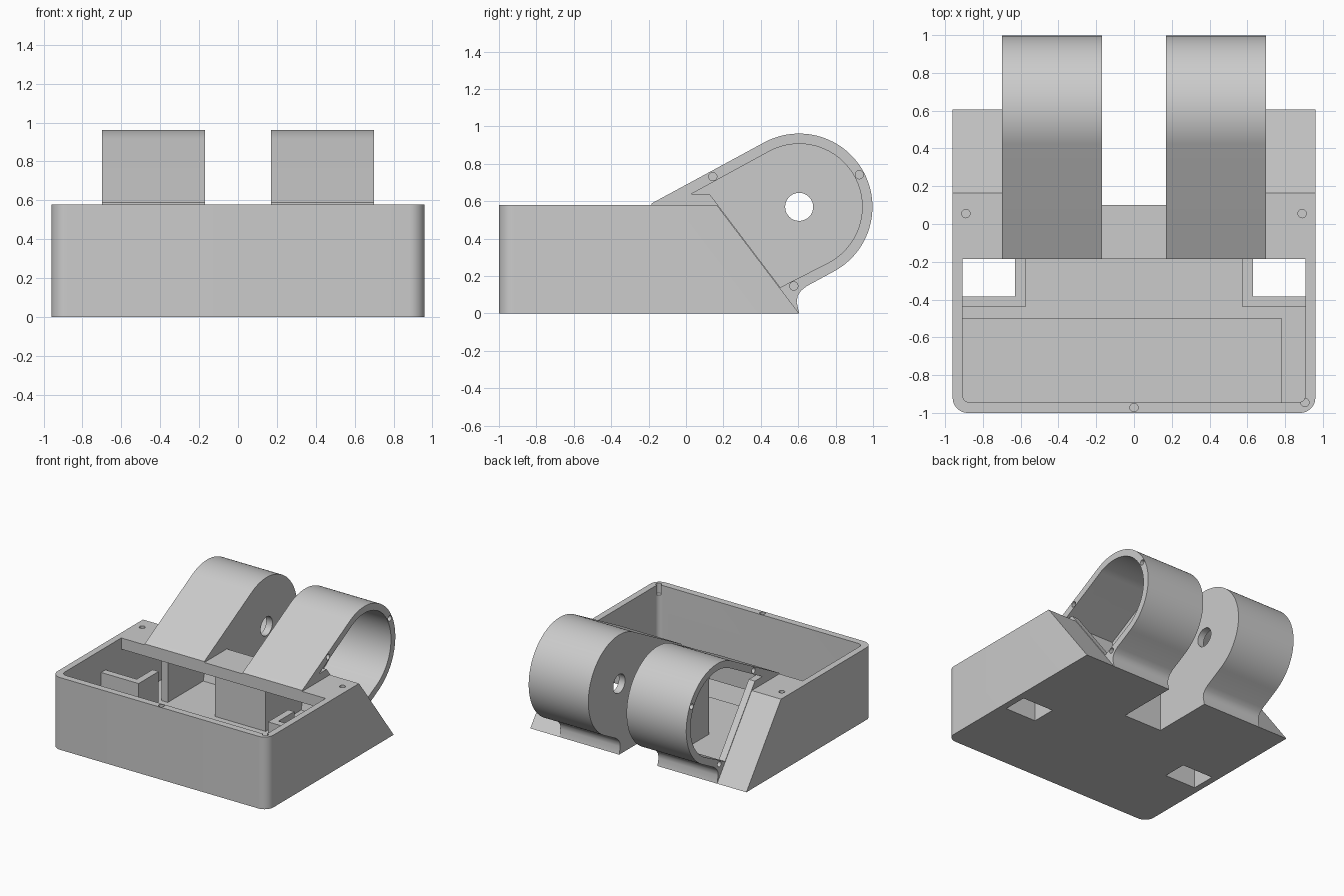
import bpy, bmesh
from math import sin, cos, radians
from mathutils import Matrix

cube = bpy.data.objects.get("Cube")
if cube:
    bpy.data.objects.remove(cube, do_unlink=True)

grey = bpy.data.materials.new("light_grey_plastic")
grey.use_nodes = True
grey.diffuse_color = (0.6, 0.6, 0.6, 1)
grey.node_tree.nodes["Principled BSDF"].inputs["Base Color"].default_value = (0.6, 0.6, 0.6, 1)

AXIS_Y, AXIS_Z = 0.605, 0.57      # drum axle
OUTER, INNER = 0.392, 0.337       # drum shell radii


def finish(name, bm):
    bmesh.ops.recalc_face_normals(bm, faces=bm.faces)
    mesh = bpy.data.meshes.new(name)
    bm.to_mesh(mesh)
    bm.free()
    mesh.materials.append(grey)
    obj = bpy.data.objects.new(name, mesh)
    bpy.context.collection.objects.link(obj)
    return obj


def prism(name, profile, x0, x1, corner=0):
    """Extrude a (y, z) profile along x; optionally round the front uprights."""
    bm = bmesh.new()
    face = bm.faces.new([bm.verts.new((x0, y, z)) for y, z in profile])
    out = bmesh.ops.extrude_face_region(bm, geom=[face])
    verts = [g for g in out["geom"] if isinstance(g, bmesh.types.BMVert)]
    bmesh.ops.translate(bm, verts=verts, vec=(x1 - x0, 0, 0))
    if corner:
        front = min(y for y, z in profile)
        edges = [e for e in bm.edges
                 if all(abs(v.co.y - front) < 0.001 for v in e.verts)
                 and abs(e.verts[0].co.z - e.verts[1].co.z) > 0.1]
        bmesh.ops.bevel(bm, geom=edges, offset=corner, segments=10,
                        affect='EDGES', profile=0.5)
    return finish(name, bm)


def block(name, x0, x1, y0, y1, z0, z1, corner=0):
    return prism(name, [(y0, z0), (y1, z0), (y1, z1), (y0, z1)], x0, x1, corner)


def rod(name, center, radius, depth, axis="Z"):
    bm = bmesh.new()
    bmesh.ops.create_cone(bm, cap_ends=True, segments=32, radius1=radius,
                          radius2=radius, depth=depth)
    if axis == "X":
        bmesh.ops.rotate(bm, verts=bm.verts, matrix=Matrix.Rotation(radians(90), 3, 'Y'))
    bmesh.ops.translate(bm, verts=bm.verts, vec=center)
    return finish(name, bm)


def combine(target, tool, operation):
    mod = target.modifiers.new("bool", 'BOOLEAN')
    mod.operation, mod.solver, mod.object = operation, 'EXACT', tool
    bpy.context.view_layer.update()
    graph = bpy.context.evaluated_depsgraph_get()
    mesh = bpy.data.meshes.new_from_object(target.evaluated_get(graph))
    target.modifiers.clear()
    target.data = mesh
    bpy.data.objects.remove(tool, do_unlink=True)


def cut(tool):
    combine(case, tool, 'DIFFERENCE')


def drum_arc(radius, steps=48):
    """Rounded rear of the drum, from upper tangent to lower tangent."""
    angles = [radians(118 - 180 * i / steps) for i in range(steps + 1)]
    return [(AXIS_Y + radius * cos(a), AXIS_Z + radius * sin(a)) for a in angles]


def mirrored(x0, x1):
    return [(x0, x1), (-x1, -x0)]


# Case: rounded front corners, sloping back, notch between the drums
case = prism("case", [(-1, 0), (0.605, 0), (0.165, 0.58), (-1, 0.58)], -0.96, 0.96, 0.08)
cut(block("notch", -0.17, 0.17, 0.1, 0.8, -0.1, 0.8))

# Drums, leaning out of the case
drum = [(-0.185, 0.57), (-0.185, 0.588)] + drum_arc(OUTER) + [
    (0.645, 0.146), (0.615, 0.122), (0.597, 0.095), (0.592, 0.06),
    (0.605, 0), (0.4, 0.02)]
for x0, x1 in mirrored(0.17, 0.70):
    combine(case, prism("drum", drum, x0, x1), 'UNION')

# Front compartment and the space under the top plate
cut(block("compartment", -0.908, 0.908, -0.945, -0.185, 0.05, 0.9, 0.04))
cut(block("under_plate", -0.908, 0.908, -0.3, 0.03, 0.05, 0.49))
cut(block("floor_recess", -0.908, 0.78, -0.945, -0.5, 0.035, 0.2))
side_pocket = [(0, 0.05), (0.49, 0.05), (0.155, 0.49), (0, 0.49)]
for x0, x1 in mirrored(0.70, 0.908):
    cut(prism("side_pocket", side_pocket, x0, x1))

# Hollow drums, with an opening on each outer side
hollow = [(0.02, 0.05), (0.48, 0.05), (0.504, 0.14)] + drum_arc(INNER)[::-1] + [(0.02, 0.637)]
opening = [(0.03, 0.64), (0.125, 0.64), (0.504, 0.14)] + drum_arc(INNER)[::-1]
for x0, x1 in mirrored(0.225, 0.645):
    cut(prism("drum_hollow", hollow, x0, x1))
for x0, x1 in mirrored(0.6, 0.71):
    cut(prism("drum_opening", opening, x0, x1))

# Axle holes
cut(rod("axle_hole", (0, AXIS_Y, AXIS_Z), 0.075, 0.8, "X"))

# Openings through the floor
for x0, x1 in mirrored(0.63, 0.907):
    cut(block("floor_opening", x0, x1, -0.385, -0.186, -0.1, 0.2))

# Screw holes in the top rim and the drum rims
for x, y in [(-0.89, 0.055), (0.89, 0.055), (0, -0.972), (0.905, -0.945)]:
    cut(rod("screw_hole", (x, y, 0.58), 0.022, 0.16))
for y, z in [(0.143, 0.732), (0.927, 0.742), (0.576, 0.147)]:
    for x in (-0.70, 0.70):
        cut(rod("rim_hole", (x, y, z), 0.022, 0.16, "X"))
case.name = "case_with_drums"

# Low walls fencing off the floor openings
for side, sign in (("left", 1), ("right", -1)):
    a, b = sorted((sign * 0.575, sign * 0.91))
    block(side + "_front_fence", a, b, -0.44, -0.385, 0.04, 0.40)
    a, b = sorted((sign * 0.575, sign * 0.63))
    block(side + "_side_fence", a, b, -0.386, -0.185, 0.04, 0.40)

# Smooth curves, sharp edges
bpy.ops.object.select_all(action='DESELECT')
case.select_set(True)
bpy.context.view_layer.objects.active = case
bpy.ops.object.shade_smooth_by_angle(angle=radians(30))
